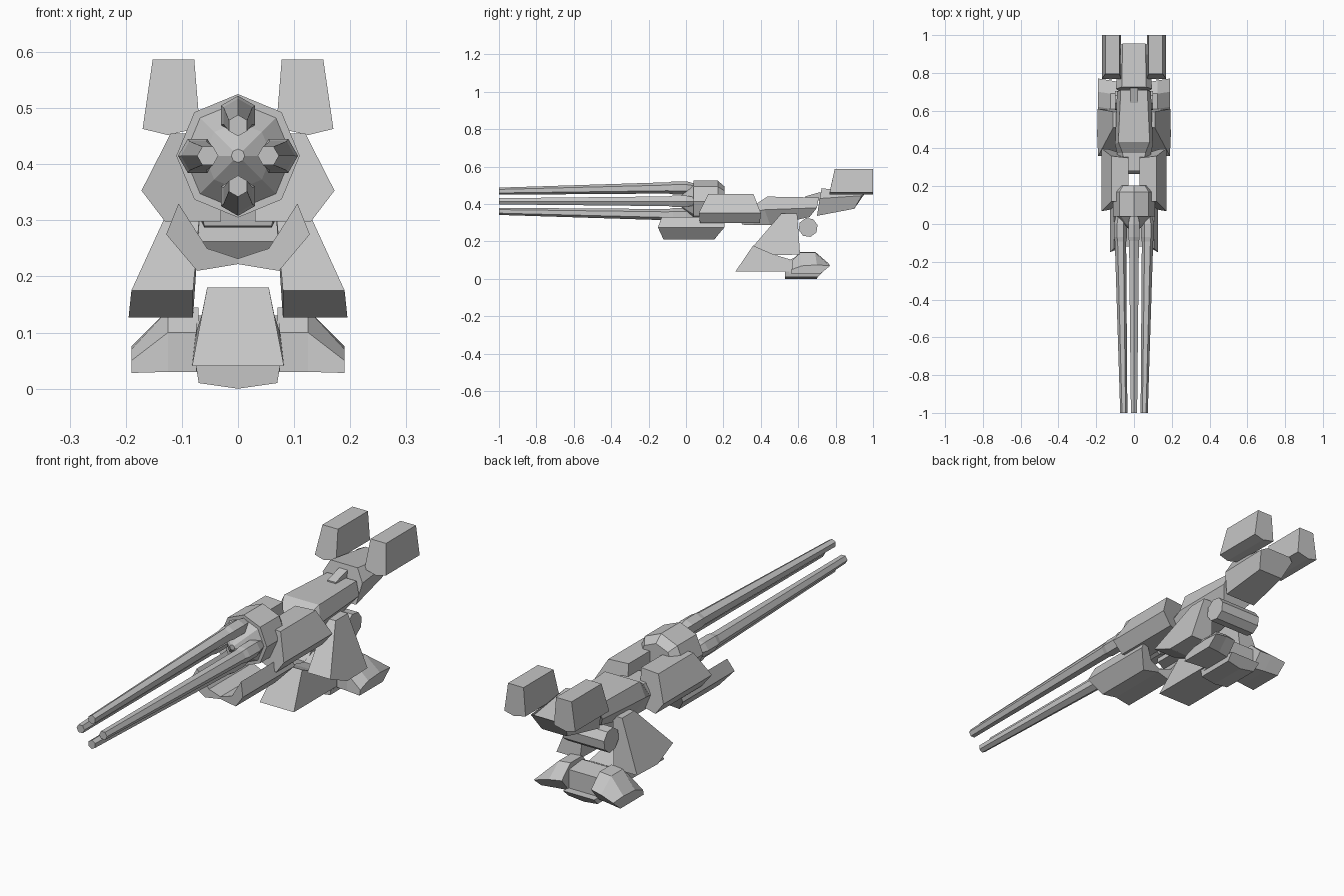
import bpy, bmesh, math
from mathutils import Vector

grey = bpy.data.materials.new("hull grey")
grey.diffuse_color = (0.56, 0.56, 0.56, 1)


def loft(name, rings, mirror=False):
    """Skin a list of equal-length point rings and cap both ends."""
    bm = bmesh.new()
    rows = [[bm.verts.new(p) for p in ring] for ring in rings]
    n = len(rows[0])
    for a, b in zip(rows, rows[1:]):
        for i in range(n):
            j = (i + 1) % n
            bm.faces.new((a[i], a[j], b[j], b[i]))
    bm.faces.new(rows[0])
    bm.faces.new(rows[-1])
    bmesh.ops.recalc_face_normals(bm, faces=bm.faces)
    mesh = bpy.data.meshes.new(name)
    bm.to_mesh(mesh)
    bm.free()
    mesh.materials.append(grey)
    ob = bpy.data.objects.new(name, mesh)
    bpy.context.collection.objects.link(ob)
    if mirror:
        ob.modifiers.new("mirror", 'MIRROR').use_axis[0] = True
    return ob


def sym(half):
    """Complete a right-hand half ring of points across x = 0."""
    return half + [(-x, y, z) for x, y, z in reversed(half) if abs(x) > 1e-6]


def lathe_y(name, cx, cz, sides, stations, turn=0.0):
    """Faceted tube along y; stations are (y, radius, outward shift)."""
    rings = []
    for y, r, s in stations:
        ox, oz = cx + s * math.cos(turn), cz + s * math.sin(turn)
        rings.append([(ox + r * math.cos(turn + math.tau * i / sides), y,
                       oz + r * math.sin(turn + math.tau * i / sides))
                      for i in range(sides)])
    return loft(name, rings)


AXIS = 0.415

# four hexagonal barrels with a swollen breech each
for k in range(4):
    a = k * math.pi / 2
    lathe_y("barrel", 0, AXIS, 6,
            [(-1, 0.019, 0.054), (-0.02, 0.031, 0.073)], a)
    lathe_y("breech", 0, AXIS, 6,
            [(-0.13, 0.022, 0.07), (-0.07, 0.035, 0.072),
             (0.0, 0.035, 0.072), (0.05, 0.024, 0.07)], a)

# octagonal barrel housing with a cone in front
lathe_y("barrel_housing", 0, AXIS, 8,
        [(0.04, 0.11, 0), (0.17, 0.11, 0), (0.205, 0.08, 0)], math.pi / 2)
lathe_y("hub_cone", 0, AXIS, 8,
        [(-0.04, 0.012, 0), (0.0, 0.06, 0), (0.045, 0.1, 0)], math.pi / 2)

# V-shaped tray under the housing
tray = [(0, 0.222), (0.073, 0.21), (0.128, 0.275), (0.106, 0.33),
        (0.055, 0.25), (0, 0.232)]
front = [-0.12, -0.12, -0.15, -0.13, -0.12, -0.12]
back = [0.16, 0.15, 0.205, 0.205, 0.18, 0.17]
loft("lower_tray", [[(x, y, z) for (x, z), y in zip(tray, ys)]
                    for ys in (front, back)], mirror=True)

# side arms beside the housing
arm = [(0.03, 0.455), (0.12, 0.455), (0.172, 0.353), (0.13, 0.298),
       (0.03, 0.298)]
front = [0.12, 0.12, 0.068, 0.075, 0.12]
back = [0.35, 0.36, 0.40, 0.395, 0.36]
loft("side_arm", [[(x, y, z) for (x, z), y in zip(arm, ys)]
                  for ys in (front, back)], mirror=True)

# rear body joining the arms
loft("rear_body", [
    sym([(0.055, 0.28, 0.40), (0.075, 0.28, 0.35), (0.06, 0.30, 0.29)]),
    sym([(0.06, 0.375, 0.40), (0.09, 0.375, 0.36), (0.06, 0.36, 0.287)]),
    sym([(0.083, 0.435, 0.44), (0.10, 0.42, 0.37), (0.06, 0.45, 0.287)]),
    sym([(0.07, 0.71, 0.435), (0.09, 0.70, 0.38), (0.055, 0.66, 0.33)])])
# narrow latch on the back of the body
loft("top_latch", [
    sym([(0.02, 0.64, 0.442), (0.02, 0.64, 0.42)]),
    sym([(0.02, 0.72, 0.465), (0.02, 0.72, 0.42)])])

# tail block
loft("tail_block", [
    sym([(0.065, 0.725, 0.485), (0.095, 0.715, 0.43), (0.075, 0.70, 0.337)]),
    sym([(0.06, 0.955, 0.455), (0.085, 0.94, 0.445), (0.06, 0.90, 0.375)])])

# twin booster pods at the back
pod = [(0.078, 0.587), (0.152, 0.587), (0.17, 0.463), (0.125, 0.452),
       (0.068, 0.465)]
front = [0.795, 0.795, 0.768, 0.766, 0.768]
loft("booster_pod", [[(x, y, z) for (x, z), y in zip(pod, front)],
                     [(x, 1.0, z) for x, z in pod]], mirror=True)

# slanted leg skirts: inner and outer outline
skirt = [(0.51, 0.35), (0.594, 0.35), (0.61, 0.13), (0.47, 0.127),
         (0.36, 0.175)]
loft("leg_skirt", [[(x, y, z) for x, (y, z) in zip(xs, skirt)]
                   for xs in ((0.065, 0.065, 0.08, 0.08, 0.08),
                              (0.11, 0.11, 0.193, 0.195, 0.19))], mirror=True)

# octagonal roller behind the legs
loft("roller", [[(x, 0.653 + 0.052 * math.cos(math.tau * i / 8 + 0.25),
                  0.275 + 0.052 * math.sin(math.tau * i / 8 + 0.25))
                 for i in range(8)] for x in (-0.1, 0.1)])

# front foot with sloping face
foot = [(0.265, 0.04, 0.082), (0.36, 0.18, 0.055), (0.47, 0.13, 0.065),
        (0.57, 0.10, 0.075), (0.56, 0.04, 0.082)]
loft("front_foot", [[(s * w, y, z) for y, z, w in foot] for s in (-1, 1)])

# splayed side feet
loft("side_foot", [
    [(0.07, y, z) for y, z in ((0.57, 0.10), (0.61, 0.145), (0.69, 0.145),
                               (0.75, 0.09), (0.70, 0.03), (0.57, 0.03))],
    [(0.125, y, z) for y, z in ((0.57, 0.10), (0.61, 0.14), (0.69, 0.14),
                                (0.76, 0.085), (0.71, 0.03), (0.565, 0.03))],
    [(0.19, y, z) for y, z in ((0.565, 0.05), (0.62, 0.07), (0.70, 0.075),
                               (0.77, 0.07), (0.72, 0.028), (0.56, 0.028))]],
    mirror=True)

# central hub and base plate between the feet
loft("foot_hub", [
    sym([(0.075, 0.55, 0.10), (0.075, 0.55, 0.03)]),
    sym([(0.075, 0.61, 0.13), (0.075, 0.61, 0.03)]),
    sym([(0.07, 0.70, 0.12), (0.07, 0.70, 0.03)])])
loft("base_plate", [
    sym([(0.075, 0.53, 0.04), (0.07, 0.53, 0.01), (0, 0.53, 0.0)]),
    sym([(0.075, 0.735, 0.04), (0.07, 0.705, 0.01), (0, 0.70, 0.0)])])
